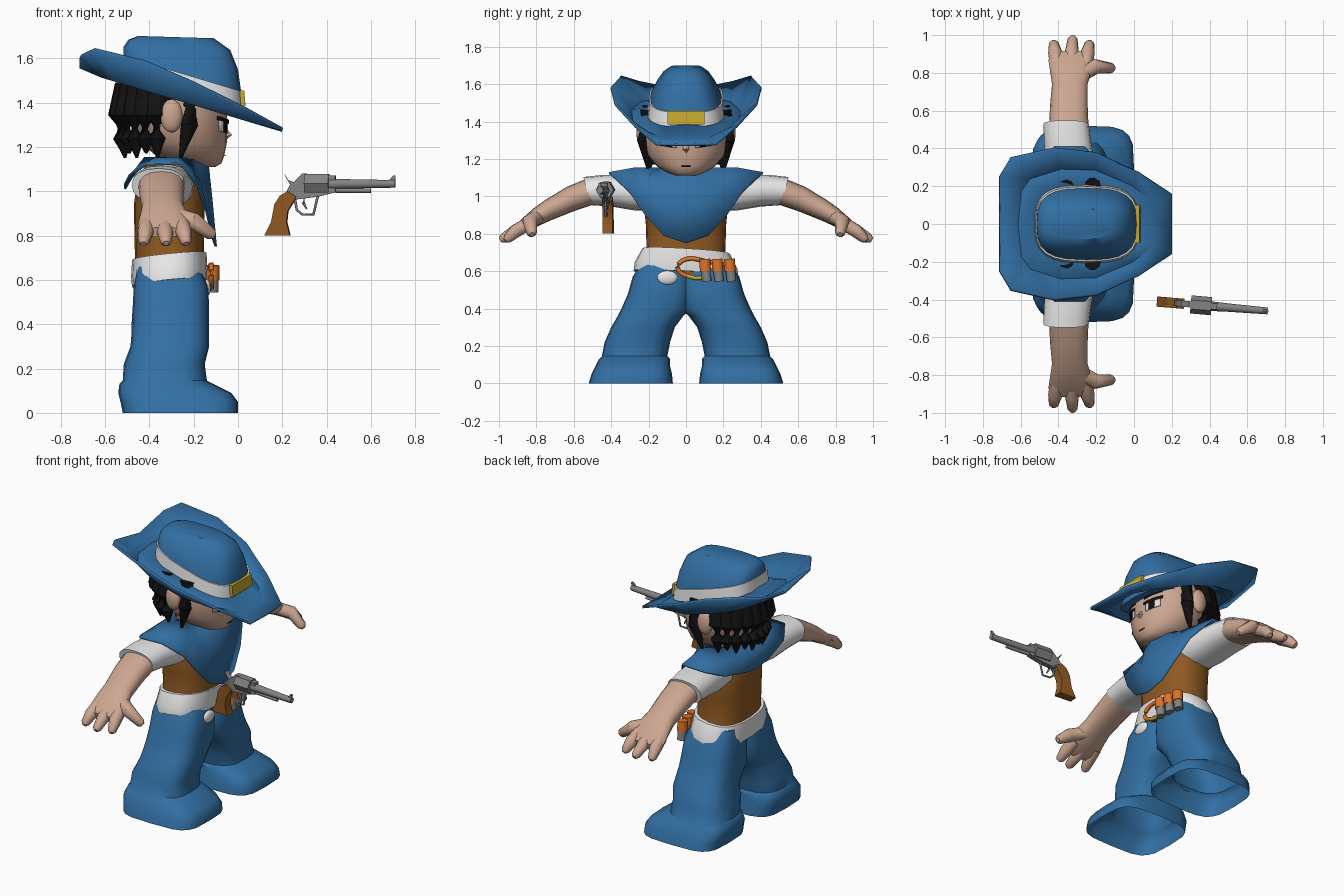
import bpy, bmesh
from math import sin, cos, tau, pi, atan2, copysign, radians
from mathutils import Vector, Matrix

if "Cube" in bpy.data.objects:
    bpy.data.objects.remove(bpy.data.objects["Cube"])


def material(name, *rgb):
    m = bpy.data.materials.new(name)
    m.use_nodes = True
    m.diffuse_color = (*rgb, 1)
    m.node_tree.nodes["Principled BSDF"].inputs["Base Color"].default_value = (*rgb, 1)
    return m


BLUE = material("denim blue", .032, .16, .37)
WHITE = material("cloth white", .82, .82, .82)
BROWN = material("leather brown", .28, .1, .015)
SKIN = material("skin", .6, .38, .28)
BLACK = material("hair black", .006, .006, .006)
ORANGE = material("bright orange", .75, .17, .02)
YELLOW = material("buckle yellow", .58, .4, .03)
STEEL = material("steel grey", .23, .23, .23)
parts = []


def finish(name, bm, mat, thickness=0):
    bmesh.ops.recalc_face_normals(bm, faces=bm.faces)
    mesh = bpy.data.meshes.new(name)
    bm.to_mesh(mesh)
    bm.free()
    mesh.materials.append(mat)
    ob = bpy.data.objects.new(name, mesh)
    bpy.context.collection.objects.link(ob)
    if thickness:
        mod = ob.modifiers.new("thickness", "SOLIDIFY")
        mod.thickness, mod.offset = thickness, 0
    parts.append(ob)
    return ob


def ring(c, u, v, n=16, p=2):
    """Superellipse around c spanned by the half axes u and v."""
    def soft(t):
        return copysign(abs(t) ** (2 / p), t) if abs(t) > 1e-6 else 0
    c, u, v = Vector(c), Vector(u), Vector(v)
    return [c + u * soft(cos(tau * i / n)) + v * soft(sin(tau * i / n)) for i in range(n)]


def level(z, x0, x1, y0, y1, p=2.5, slope=0, roll=0, n=20):
    """Roughly horizontal ring filling the given x and y range."""
    rx, ry = (x1 - x0) / 2, (y1 - y0) / 2
    return ring(((x0 + x1) / 2, (y0 + y1) / 2, z), (rx, 0, slope * rx), (0, ry, roll * ry), n, p)


def loft(name, rings, mat, bottom=True, top=True, closed=True, thickness=0):
    bm = bmesh.new()
    rows = [[bm.verts.new(p) for p in r] for r in rings]
    n = len(rows[0])
    for a, b in zip(rows, rows[1:]):
        for i in range(n if closed else n - 1):
            j = (i + 1) % n
            bm.faces.new((a[i], a[j], b[j], b[i]))
    if bottom:
        bm.faces.new(rows[0])
    if top:
        bm.faces.new(rows[-1])
    return finish(name, bm, mat, thickness)


def tube(name, points, mat, rounded=False, n=10):
    """Tube through points given as (x, y, z, radius)."""
    pts = [(Vector(p[:3]), p[3]) for p in points]
    if rounded:
        (a, _), (b, r) = pts[-2:]
        pts.append((b + (b - a).normalized() * r * .6, r * .5))
    rings = []
    for i, (c, r) in enumerate(pts):
        d = pts[min(i + 1, len(pts) - 1)][0] - pts[max(i - 1, 0)][0]
        q = d.to_track_quat("Z", "Y")
        rings.append(ring(c, q @ Vector((r, 0, 0)), q @ Vector((0, r, 0)), n))
    return loft(name, rings, mat)


def ball(name, c, r, mat):
    bm = bmesh.new()
    bmesh.ops.create_uvsphere(bm, u_segments=16, v_segments=10, radius=1,
                              matrix=Matrix.Translation(c) @ Matrix.Diagonal((*r, 1)))
    return finish(name, bm, mat)


def prism(name, profile, half, mat):
    """Profile in x and z, extruded both ways along y."""
    return loft(name, [[(x, y, z) for x, z in profile] for y in (-half, half)], mat)


def skirt(name, half, cx, r, inner, mid, mat, thickness):
    """Cloth from a round opening to an outer edge mirrored across y."""
    edge = [Vector(p) for p in half + [(x, -y, z) for x, y, z in half[-2:0:-1]]]
    hole, middle = [], []
    for e in edge:
        a = atan2(e.y, e.x - cx)
        x = cx + r[0] * cos(a)
        h = Vector((x, r[1] * sin(a), inner(x)))
        m = (h + e) / 2
        m.z = mid(m)
        hole.append(h)
        middle.append(m)
    loft(name, [hole, middle, edge], mat, False, False, thickness=thickness)


def face_plate(name, y0, y1, z0, z1, mat, lift, slope=0):
    """Thin painted patch following the front of the face."""
    rows = []
    for z in (z0, z1):
        ys = [y0 + (y1 - y0) * i / 6 for i in range(7)]
        rows.append([(-.26 + .21 * (1 - (y / .23) ** 2) ** .5 + lift, y, z + slope * abs(y)) for y in ys])
    loft(name, rows, mat, False, False, False, .002)


# Vest, neck and belt
loft("vest", [level(z, -.31 - rx, -.31 + rx, -ry, ry) for z, rx, ry in
              ((.58, .16, .25), (.7, .155, .21), (.85, .158, .215), (.95, .158, .225),
               (1.05, .145, .2), (1.13, .1, .12))], BROWN)
tube("neck", [(-.27, 0, 1.05, .09), (-.26, 0, 1.2, .09)], SKIN)
loft("belt", [level(z, -.31 - rx, -.31 + rx, -ry, ry, slope=.1, roll=-.06) for z, rx, ry in
              ((.585, .168, .28), (.63, .172, .275), (.705, .168, .235))], WHITE)

# Scarf over the shoulders with a long point in front
skirt("shoulder_scarf", [(-.1, 0, .75), (-.115, .12, .79), (-.14, .22, .9), (-.18, .3, 1.02),
                         (-.26, .41, 1.125), (-.42, .41, 1.12), (-.49, .3, 1.07),
                         (-.51, .12, 1.03), (-.51, 0, 1.01)],
      -.28, (.14, .14), lambda x: 1.15, lambda m: m.z + .012, BLUE, .01)

for side, s in (("left", 1), ("right", -1)):
    # Trouser leg flaring into the covered foot
    leg = [(0, -.52, 0, .07, .52, 4), (.05, -.53, 0, .075, .505, 4), (.09, -.54, -.03, .085, .485, 4),
           (.13, -.535, -.11, .085, .465, 3), (.145, -.52, -.14, .1, .45, 3), (.22, -.515, -.15, .085, .435, 3),
           (.3, -.485, -.13, .06, .4, 3), (.36, -.48, -.13, .015, .365, 3), (.4, -.48, -.13, -.03, .345, 3),
           (.48, -.475, -.13, -.03, .31, 3), (.57, -.47, -.135, -.03, .285, 3), (.66, -.46, -.17, -.03, .23, 3)]
    loft(side + "_trouser_leg", [level(z, x0, x1, s * y0, s * y1, p) for z, x0, x1, y0, y1, p in leg],
         BLUE, bottom=False)

    # Sleeve, arm and hand
    def limb(name, rows, mat):
        loft(side + name, [ring((x, s * y, z), (rx, 0, 0), (0, s * rz * .25, rz), 16, 2.3)
                           for y, x, z, rx, rz in rows], mat)
    limb("_sleeve", [(.15, -.32, 1.02, .12, .1), (.3, -.335, 1.02, .13, .095), (.42, -.35, 1.03, .125, .085),
                     (.53, -.36, 1.028, .12, .075)], WHITE)
    limb("_arm", [(.5, -.345, 1.03, .105, .07), (.62, -.345, .985, .1, .066), (.74, -.34, .925, .094, .055),
                  (.8, -.335, .89, .108, .048), (.87, -.335, .84, .118, .038), (.91, -.335, .815, .1, .022)], SKIN)
    for i, (x, tip, y) in enumerate(((-.41, -.425, .955), (-.333, -.325, .98), (-.255, -.235, .955))):
        tube(f"{side}_finger_{i}", [(x, s * .84, .855, .036), ((x + tip) / 2, s * .91, .815, .037),
                                    (tip, s * y, .773, .026)], SKIN, True)
    tube(side + "_thumb", [(-.3, s * .78, .895, .04), (-.2, s * .835, .865, .04),
                           (-.12, s * .825, .805, .028)], SKIN, True)

    # Ear, side lock and eye
    ball(side + "_ear", (-.3, s * .235, 1.34), (.05, .03, .075), SKIN)
    tube(side + "_side_lock", [(-.22, s * .2, 1.46, .045), (-.22, s * .222, 1.3, .04),
                               (-.26, s * .205, 1.15, .008)], BLACK)
    face_plate(side + "_eye_white", s * .05, s * .14, 1.25, 1.3, WHITE, .008, .15)
    face_plate(side + "_pupil", s * .075, s * .11, 1.25, 1.3, BLACK, .011, .15)
    face_plate(side + "_eyelash", s * .04, s * .155, 1.298, 1.315, BLACK, .012, .15)
    face_plate(side + "_eyebrow", s * .04, s * .15, 1.335, 1.36, BLACK, .008, .2)

# Head, nose and mouth
loft("head", [level(z, x0, x1, -ry, ry, 2, n=28) for z, x0, x1, ry in
              ((1.11, -.2, -.1, .05), (1.125, -.27, -.075, .095), (1.16, -.37, -.062, .155),
               (1.22, -.44, -.05, .205), (1.3, -.47, -.05, .23), (1.4, -.47, -.05, .23),
               (1.48, -.44, -.09, .2))], SKIN)
tube("nose", [(-.07, 0, 1.285, .012), (-.043, 0, 1.25, .018), (-.06, 0, 1.225, .012)], SKIN)
face_plate("mouth", -.025, .025, 1.158, 1.164, BLACK, -.008)

# Hair
ball("hair_cap", (-.35, 0, 1.42), (.18, .235, .13), BLACK)
for i in range(11):
    a = radians(105 + 15 * i)
    spread = [(.9, 1.48, .05), (1.03, 1.34, .052), (.98, 1.24, .04), (.94, 1.15 + .02 * (i % 2), .006)]
    tube(f"hair_strand_{i}", [(-.31 + .22 * k * cos(a), .21 * k * sin(a), z, r) for k, z, r in spread], BLACK)

# Hat with curled brim, band and buckle
skirt("hat_brim", [(.2, 0, 1.275), (.2, .16, 1.28), (.03, .27, 1.375), (-.2, .375, 1.49), (-.42, .4, 1.585),
                   (-.65, .35, 1.64), (-.71, .25, 1.61), (-.71, 0, 1.56)],
      -.25, (.27, .2), lambda x: 1.46 - .3 * (x + .25),
      lambda m: 1.41 - .3 * (m.x + .25), BLUE, .015)
loft("hat_crown", [level(z, x - rx, x + rx, -ry, ry, 3, slope, n=24) for z, x, rx, ry, slope in
                   ((1.42, -.25, .27, .2, -.3), (1.53, -.252, .265, .19, -.28), (1.6, -.258, .258, .158, -.2),
                    (1.66, -.265, .23, .122, -.1), (1.695, -.28, .17, .08, -.03))], BLUE)
loft("hat_band", [level(z, -.25 - rx, -.25 + rx, -ry, ry, 3, -.3, n=24) for z, rx, ry in
                  ((1.455, .277, .207), (1.53, .272, .198))], WHITE)
prism("hat_buckle", [(0, 1.385), (.034, 1.385), (.028, 1.455), (0, 1.455)], .1, YELLOW)

# Belt buckle, cartridges and loose strap end
arc = [radians(60 + 24 * i) for i in range(9)]
tube("buckle_ring", [(-.12, .03 + .075 * cos(a), .62 + .048 * sin(a), .012) for a in arc], ORANGE)
tube("buckle_bar", [(-.12, -.01, .578, .011), (-.12, .05, .562, .011), (-.12, .1, .565, .011)], YELLOW)
tube("buckle_strap", [(-.125, .05, .665, .012), (-.12, .12, .65, .012), (-.14, .25, .63, .012)], ORANGE)
ball("strap_end", (-.14, -.1, .565), (.018, .055, .038), WHITE)
for i in range(3):
    x, y = -.115 - .012 * i, .1 + .066 * i
    tube(f"cartridge_case_{i}", [(x, y + .012, .545, .026), (x, y + .004, .61, .027)], STEEL)
    tube(f"cartridge_cap_{i}", [(x, y + .004, .6, .031), (x, y, .665, .031)], ORANGE)

# Floating revolver, modelled straight and then turned slightly
first = len(parts)
prism("revolver_frame", [(.21, 1.075), (.225, 1.05), (.25, 1.04), (.29, 1.08), (.44, 1.07), (.44, .995),
                         (.36, .975), (.24, .96), (.22, 1), (.235, 1.03)], .016, STEEL)
tube("revolver_cylinder", [(.3, 0, 1.035, .048), (.41, 0, 1.035, .048)], STEEL, n=6)
tube("revolver_barrel", [(.4, 0, 1.032, .026), (.5, 0, 1.033, .022), (.71, 0, 1.033, .018)], STEEL)
prism("revolver_sight", [(.675, 1.04), (.71, 1.04), (.712, 1.07), (.7, 1.07)], .006, STEEL)
tube("ejector_rod", [(.44, 0, 1.004, .012), (.6, 0, 1.002, .01)], STEEL)
tube("trigger_guard", [(.255, 0, .97, .006), (.265, 0, .915, .006), (.29, 0, .895, .006),
                       (.34, 0, .895, .006), (.36, 0, .98, .006)], STEEL)
tube("trigger", [(.3, 0, .98, .007), (.295, 0, .945, .007), (.31, 0, .92, .004)], STEEL)
prism("revolver_grip", [(.225, 1), (.265, .975), (.225, .91), (.22, .86), (.235, .8), (.12, .8),
                        (.15, .86), (.165, .94), (.19, .98)], .027, BROWN)
turn = Matrix.Translation((.41, -.435, 0)) @ Matrix.Rotation(-.085, 4, "Z") @ Matrix.Translation((-.41, 0, 0))
for ob in parts[first:]:
    ob.data.transform(turn)

# Smooth shading with crisp edges
bpy.ops.object.select_all(action="DESELECT")
for ob in parts:
    ob.select_set(True)
bpy.context.view_layer.objects.active = parts[0]
bpy.ops.object.shade_smooth_by_angle(angle=radians(40))
